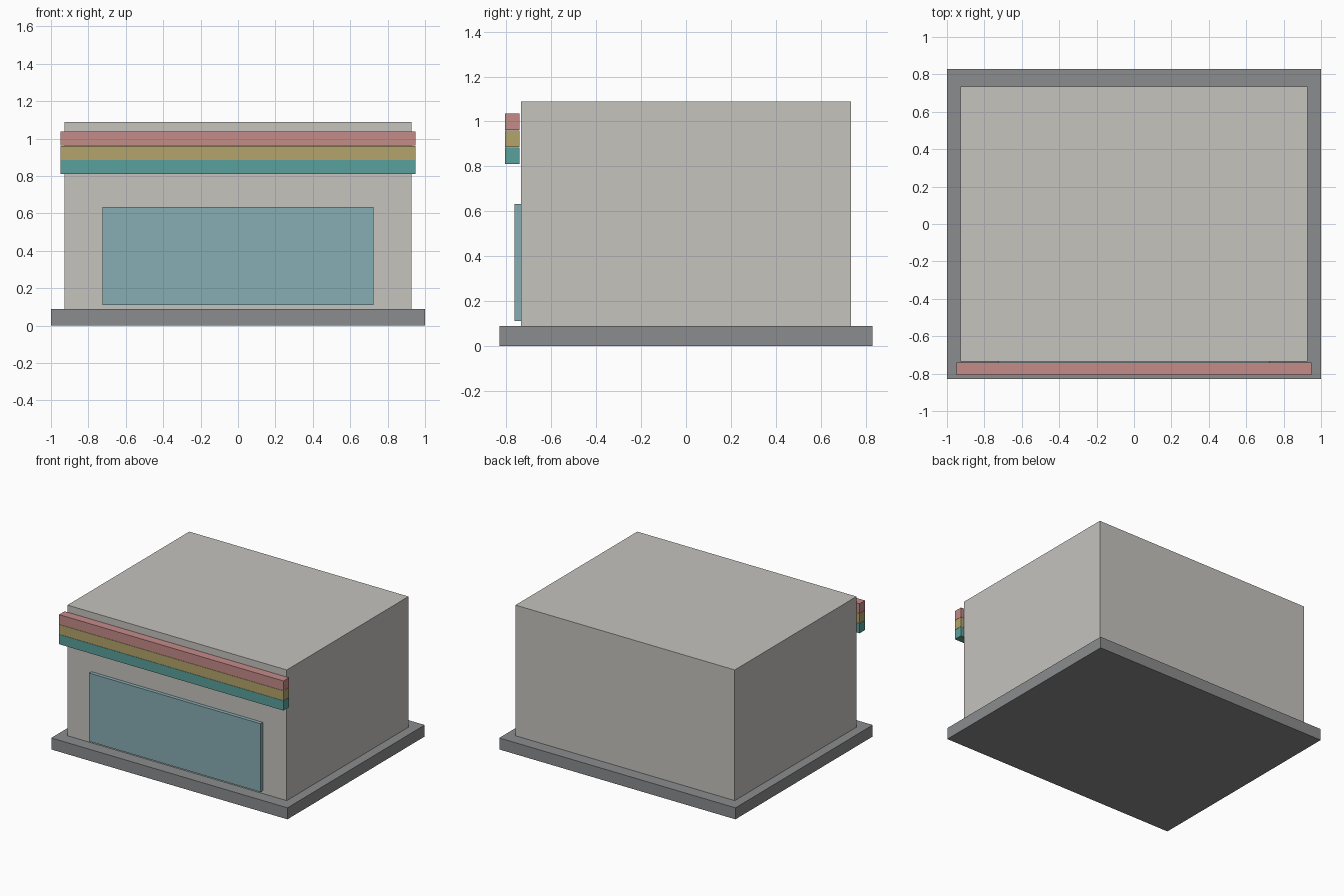
import bpy

if "Cube" in bpy.data.objects:
    bpy.data.objects.remove(bpy.data.objects["Cube"])


def material(name, rgb):
    """Flat colour from 0-255 sRGB, stored as linear."""
    lin = [(c / 255 / 12.92) if c < 11 else ((c / 255 + 0.055) / 1.055) ** 2.4 for c in rgb]
    m = bpy.data.materials.new(name)
    m.diffuse_color = (*lin, 1.0)
    m.use_nodes = True
    m.node_tree.nodes["Principled BSDF"].inputs["Base Color"].default_value = m.diffuse_color
    return m


def box(name, x, y, z, mat):
    """Box from (min, max) ranges on each axis."""
    bpy.ops.mesh.primitive_cube_add(size=1)
    ob = bpy.context.object
    ob.name = name
    ob.data.name = name
    for v in ob.data.vertices:
        v.co = [r[0] + (c + 0.5) * (r[1] - r[0]) for c, r in zip(v.co, (x, y, z))]
    ob.data.materials.append(mat)
    return ob


dark_grey = material("dark_grey", (139, 140, 141))
wall_grey = material("warm_grey", (197, 195, 190))
glass_blue = material("glass_blue", (135, 174, 180))

# Ground slab and main building
box("base_slab", (-1, 1), (-0.83, 0.83), (0, 0.088), dark_grey)
box("building", (-0.928, 0.928), (-0.736, 0.736), (0.088, 1.088), wall_grey)

# Shop window on the front
box("front_window", (-0.725, 0.725), (-0.764, -0.736), (0.11, 0.633), glass_blue)

# Three stacked fascia stripes, bottom to top
stripes = [("teal", (90, 161, 156)), ("gold", (180, 164, 107)), ("red", (195, 139, 137))]
for i, (colour, rgb) in enumerate(stripes):
    z = 0.81 + i * 0.076
    box(colour + "_stripe", (-0.95, 0.95), (-0.807, -0.741), (z, z + 0.0745),
        material(colour, rgb))
